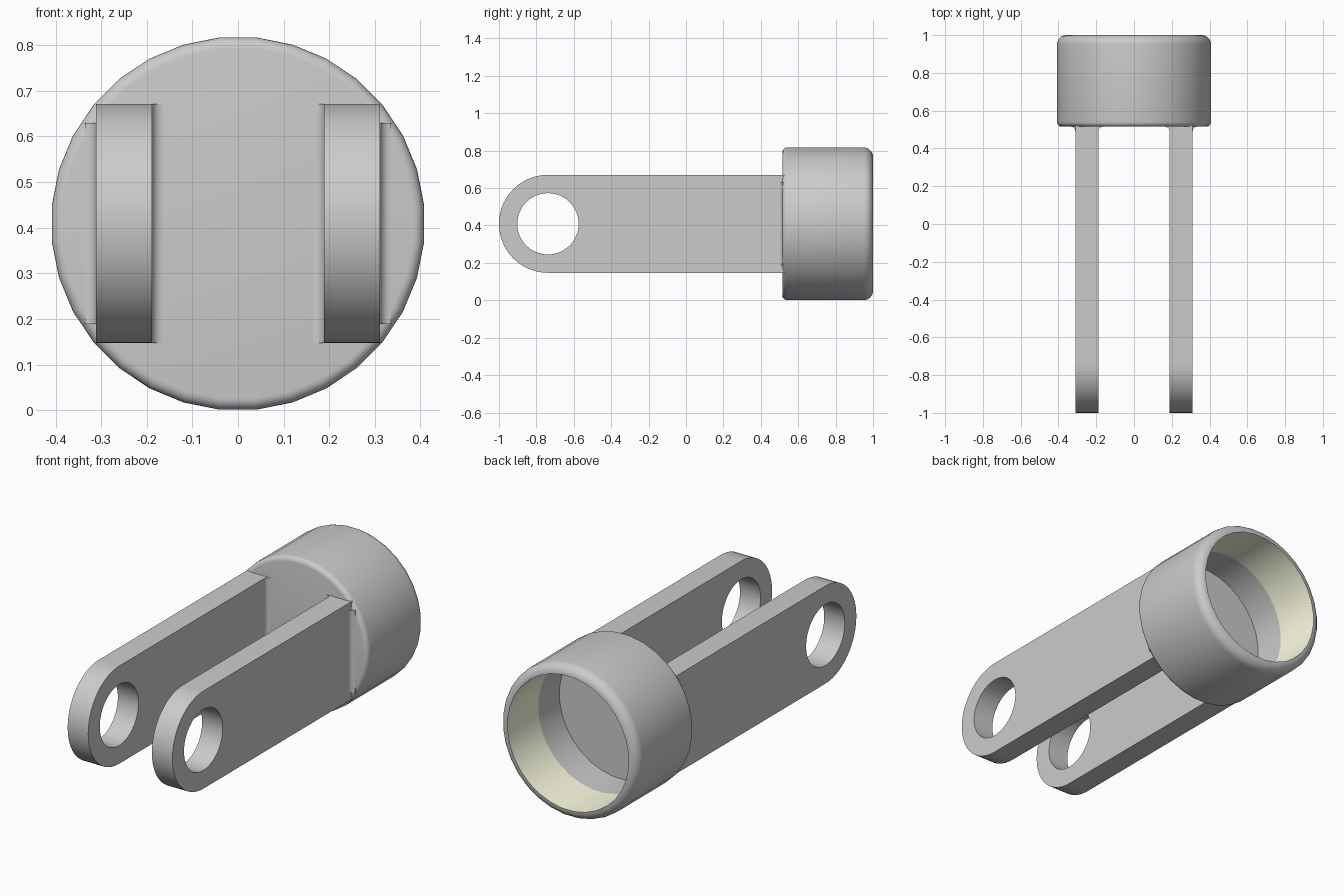
import bpy, bmesh
from math import sin, cos, pi, radians
from mathutils import Matrix

if "Cube" in bpy.data.objects:
    bpy.data.objects.remove(bpy.data.objects["Cube"])

CZ = 0.409          # height of the socket axis
HOLE_Y = -0.738     # pin hole centre


def arc(cx, cy, r, a0, a1, n):
    """Points along an arc, angles in degrees."""
    return [(cx + r * cos(radians(a0 + (a1 - a0) * i / n)),
             cy + r * sin(radians(a0 + (a1 - a0) * i / n))) for i in range(n + 1)]


def add_object(name, bm, angle=35):
    bmesh.ops.remove_doubles(bm, verts=bm.verts, dist=1e-5)
    bmesh.ops.recalc_face_normals(bm, faces=bm.faces)
    mesh = bpy.data.meshes.new(name)
    bm.to_mesh(mesh)
    bm.free()
    obj = bpy.data.objects.new(name, mesh)
    bpy.context.collection.objects.link(obj)
    bpy.ops.object.select_all(action='DESELECT')
    obj.select_set(True)
    bpy.context.view_layer.objects.active = obj
    bpy.ops.object.shade_smooth_by_angle(angle=radians(angle))
    return obj


def extrude(name, loops, half, matrix):
    """Fill closed 2D loops (inner ones become holes), extrude, mirror in x."""
    curve = bpy.data.curves.new(name + "_outline", 'CURVE')
    curve.dimensions = '2D'
    curve.fill_mode = 'BOTH'
    curve.extrude = half
    for loop in loops:
        s = curve.splines.new('POLY')
        s.points.add(len(loop) - 1)
        for p, (x, y) in zip(s.points, loop):
            p.co = (x, y, 0, 1)
        s.use_cyclic_u = True
    temp = bpy.data.objects.new(name + "_outline", curve)
    bm = bmesh.new()
    bm.from_mesh(temp.to_mesh())
    bm.transform(matrix)
    temp.to_mesh_clear()
    bpy.data.objects.remove(temp)
    bpy.data.curves.remove(curve)
    obj = add_object(name, bm)
    obj.modifiers.new("Mirror", 'MIRROR').use_axis[0] = True
    return obj


# Socket: cup turned around the y axis, open at the back
R, BORE, N = 0.41, 0.36, 32
profile = [(0, 0.515)]
profile += arc(R - 0.025, 0.54, 0.025, -90, 0, 5)
profile += arc(BORE, 0.95, R - BORE, 0, 90, 7)
profile += [(BORE, 0.74), (BORE, 0.56), (0, 0.56)]
bm = bmesh.new()
rings = [[bm.verts.new((r * cos(2 * pi * (k + .5) / N), y, CZ + r * sin(2 * pi * (k + .5) / N)))
          for k in range(N)] if r else [bm.verts.new((0, y, CZ))] for r, y in profile]
for i, (a, b) in enumerate(zip(rings, rings[1:])):
    for k in range(N):
        j = (k + 1) % N
        quad = [a[k % len(a)], a[j % len(a)], b[j % len(b)], b[k % len(b)]]
        face = bm.faces.new(list(dict.fromkeys(quad)))
        if i == len(rings) - 4:      # pale outer part of the bore
            face.material_index = 1
socket = add_object("socket", bm)
cream = bpy.data.materials.new("cream")
cream.diffuse_color = (1.0, 1.0, 0.78, 1)
cream.use_nodes = True
cream.node_tree.nodes["Principled BSDF"].inputs["Base Color"].default_value = cream.diffuse_color
socket.data.materials.append(None)
socket.data.materials.append(cream)

# Fork arms: round-ended bars with a pin hole
outline = arc(HOLE_Y, 0, 0.262, 90, 270, 28) + [(0.54, -0.262), (0.54, 0.262)]
hole = arc(HOLE_Y, 0, 0.164, 0, 360, 48)[:-1]
to_side = Matrix(((0, 0, 1, 0.25), (1, 0, 0, 0), (0, 1, 0, CZ), (0, 0, 0, 1)))
extrude("fork_arm", [outline, hole], 0.061, to_side)

# Small fillets where the arms meet the socket face
F = 0.024
upright = Matrix.Translation((0, 0, CZ))
inner = arc(0.189 - F, 0.515 - F, F, 0, 90, 6) + [(0.189 - F, 0.52), (0.192, 0.52), (0.192, 0.515 - F)]
outer = [(0.5 - x, y) for x, y in inner]
extrude("inner_fillet", [inner], 0.262, upright)
extrude("outer_fillet", [outer], 0.22, upright)
